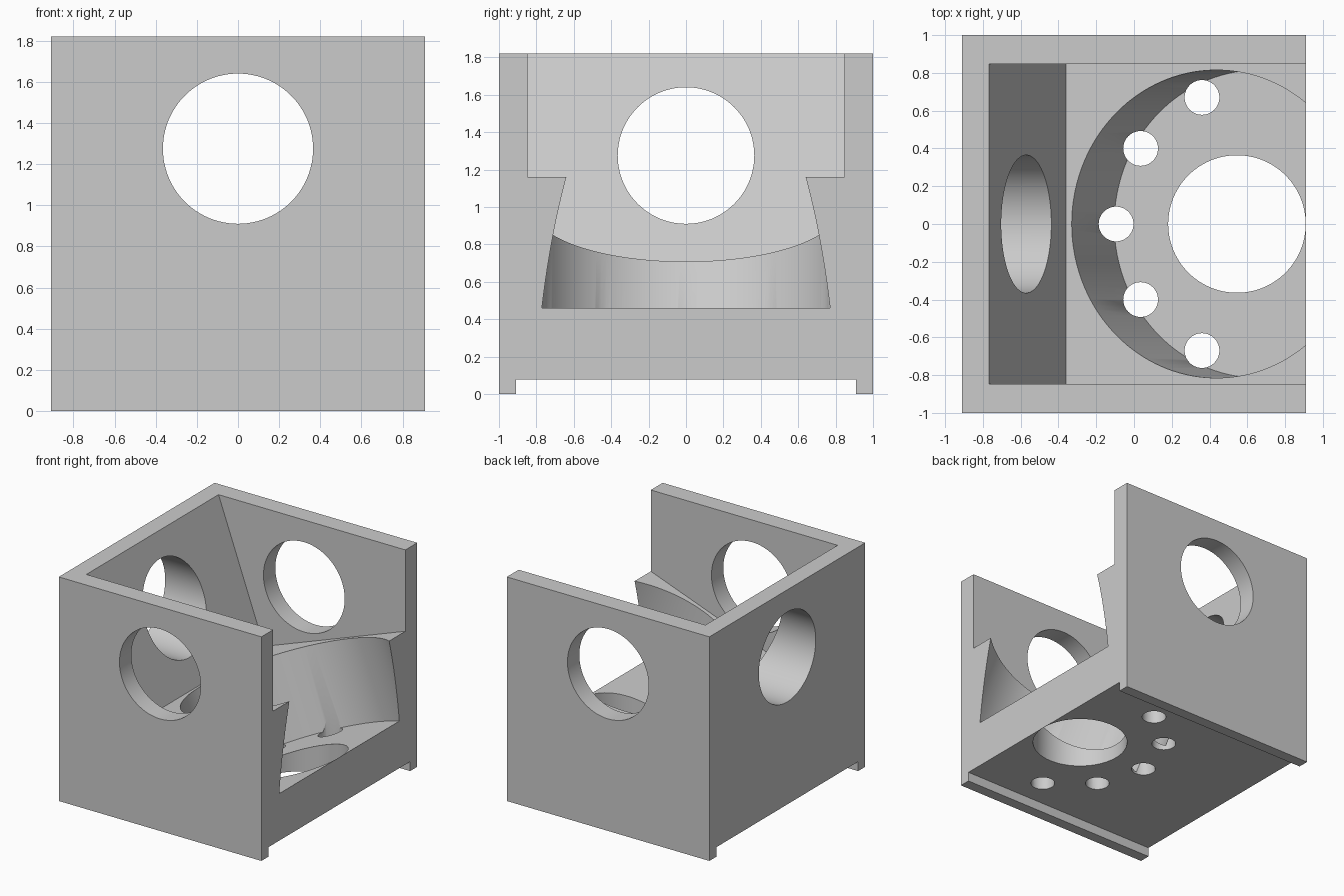
import bpy, bmesh
from math import radians, sin, cos, tan
from mathutils import Matrix, Vector

if "Cube" in bpy.data.objects:
    bpy.data.objects.remove(bpy.data.objects["Cube"], do_unlink=True)

TILT = radians(20)
HALF_X, HALF_Y, TOP = 0.91, 1.0, 1.82
HOLE_R, HOLE_Z = 0.365, 1.275

grey = bpy.data.materials.new("plain grey")
grey.use_nodes = True
colour = (0.6, 0.6, 0.6, 1)
grey.diffuse_color = colour
grey.node_tree.nodes["Principled BSDF"].inputs["Base Color"].default_value = colour


def make_object(name, bm):
    bmesh.ops.recalc_face_normals(bm, faces=bm.faces)
    mesh = bpy.data.meshes.new(name)
    bm.to_mesh(mesh)
    bm.free()
    mesh.materials.append(grey)
    obj = bpy.data.objects.new(name, mesh)
    bpy.context.collection.objects.link(obj)
    return obj


def prism(name, profile, half_width):
    """Extrude an x-z profile along y, centred on y = 0."""
    bm = bmesh.new()
    face = bm.faces.new([bm.verts.new((x, -half_width, z)) for x, z in profile])
    new = bmesh.ops.extrude_face_region(bm, geom=[face])["geom"]
    verts = [v for v in new if isinstance(v, bmesh.types.BMVert)]
    bmesh.ops.translate(bm, verts=verts, vec=(0, 2 * half_width, 0))
    return make_object(name, bm)


def block(name, half_x, half_y, bottom, top):
    return prism(name, [(-half_x, bottom), (half_x, bottom),
                        (half_x, top), (-half_x, top)], half_y)


def cylinder(name, radius, depth, centre, axis="Z", angle=0.0, sides=96):
    bm = bmesh.new()
    place = Matrix.Translation(centre) @ Matrix.Rotation(angle, 4, axis)
    bmesh.ops.create_cone(bm, cap_ends=True, segments=sides, radius1=radius,
                          radius2=radius, depth=depth, matrix=place)
    return make_object(name, bm)


def cut(target, cutter):
    cutter.hide_render = True
    mod = target.modifiers.new(cutter.name, "BOOLEAN")
    mod.operation = "DIFFERENCE"
    mod.solver = "EXACT"
    mod.object = cutter
    bpy.context.view_layer.objects.active = target
    bpy.ops.object.modifier_apply(modifier=mod.name)
    bpy.data.objects.remove(cutter, do_unlink=True)


# Solid housing
housing = block("housing", HALF_X, HALF_Y, 0, TOP)

# Channel along the underside, leaving two foot rails
cut(housing, block("underside_channel", 1.2, 0.91, -0.2, 0.077))

# Tilted upper cavity, open on top and on the +x side
corner = Vector((-0.36, 0, 0.697))
floor = Vector((cos(TILT), 0, sin(TILT)))
wall = Vector((-sin(TILT), 0, cos(TILT)))
points = [corner, corner + 2 * floor, corner + 2 * floor + 2 * wall, corner + 2 * wall]
cut(housing, prism("upper_cavity", [(p.x, p.z) for p in points], 0.848))

# Round pocket sunk square to the tilted floor
rise, sink = 0.3, 0.658
rim_x = 0.436
rim = Vector((rim_x, 0, corner.z + (rim_x - corner.x) * tan(TILT)))
cut(housing, cylinder("round_pocket", 0.815, rise + sink,
                      rim + wall * (rise - sink) / 2, "Y", -TILT, 160))

# Large round openings in the side walls and the -x wall
cut(housing, cylinder("side_openings", HOLE_R, 3, (0, 0, HOLE_Z), "X", radians(90)))
cut(housing, cylinder("end_opening", HOLE_R, 1.2, (-0.8, 0, HOLE_Z), "Y", radians(90)))

# Large floor opening
cut(housing, cylinder("floor_opening", 0.364, 1.2, (0.545, 0, 0.4)))

# Small floor holes in an arc
arc = [(-0.095, 0), (0.035, 0.4), (0.36, 0.67)]
for x, y in arc + [(x, -y) for x, y in arc if y]:
    cut(housing, cylinder("small_hole", 0.092, 1.2, (x, y, 0.4), sides=48))

# Smooth the round walls and keep the edges sharp
bpy.ops.object.select_all(action="DESELECT")
housing.select_set(True)
bpy.context.view_layer.objects.active = housing
bpy.ops.object.shade_smooth_by_angle(angle=radians(30))
